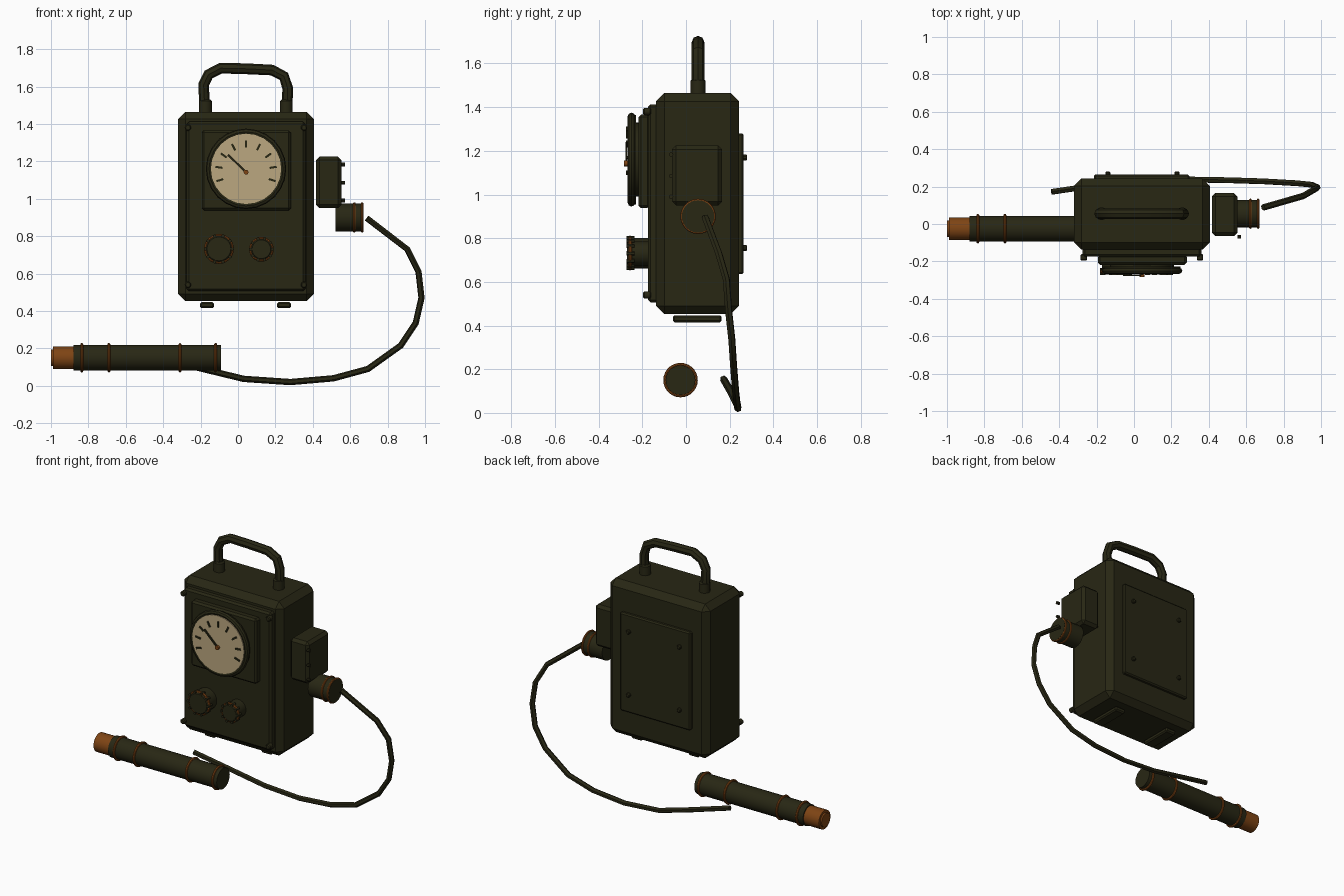
import bpy, bmesh, math
from mathutils import Vector, Matrix

if "Cube" in bpy.data.objects:
    bpy.data.objects.remove(bpy.data.objects["Cube"])


def material(name, rgb):
    m = bpy.data.materials.new(name)
    m.diffuse_color = (*rgb, 1)
    m.use_nodes = True
    m.node_tree.nodes["Principled BSDF"].inputs["Base Color"].default_value = m.diffuse_color
    return m


OLIVE = material("dark olive", (0.021, 0.020, 0.007))
RUST = material("rust orange", (0.21, 0.058, 0.007))
CREAM = material("aged cream", (0.50, 0.385, 0.215))


def finish(name, bm, mat, smooth=False):
    bmesh.ops.recalc_face_normals(bm, faces=bm.faces)
    me = bpy.data.meshes.new(name)
    bm.to_mesh(me)
    bm.free()
    me.materials.append(mat)
    ob = bpy.data.objects.new(name, me)
    bpy.context.collection.objects.link(ob)
    if smooth:
        bpy.ops.object.select_all(action='DESELECT')
        ob.select_set(True)
        bpy.context.view_layer.objects.active = ob
        bpy.ops.object.shade_smooth_by_angle(angle=math.radians(35))
    return ob


def box(name, lo, hi, bevel=0.0, mat=OLIVE, segs=1):
    lo, hi = Vector(lo), Vector(hi)
    bm = bmesh.new()
    bmesh.ops.create_cube(bm, size=1)
    bmesh.ops.scale(bm, vec=hi - lo, verts=bm.verts)
    bmesh.ops.translate(bm, vec=(lo + hi) / 2, verts=bm.verts)
    if bevel:
        bmesh.ops.bevel(bm, geom=bm.edges[:], offset=bevel, segments=segs,
                        profile=0.5, affect='EDGES')
    return finish(name, bm, mat)


def cyl(name, a, b, r, mat=OLIVE, sides=20, bevel=0.0, r2=None):
    a, b = Vector(a), Vector(b)
    bm = bmesh.new()
    rot = (b - a).to_track_quat('Z', 'Y').to_matrix().to_4x4()
    bmesh.ops.create_cone(bm, cap_ends=True, segments=sides, radius1=r,
                          radius2=r if r2 is None else r2, depth=(b - a).length,
                          matrix=Matrix.Translation((a + b) / 2) @ rot)
    if bevel:
        rim = [e for e in bm.edges if any(len(f.verts) > 4 for f in e.link_faces)]
        bmesh.ops.bevel(bm, geom=rim, offset=bevel, segments=1, affect='EDGES')
    return finish(name, bm, mat, True)


def ring(name, centre, axis, R, r, mat=RUST, n=28, m=8):
    rot = Vector(axis).to_track_quat('Z', 'Y').to_matrix()
    bm = bmesh.new()
    grid = []
    for i in range(n):
        t = 2 * math.pi * i / n
        row = []
        for j in range(m):
            p = 2 * math.pi * j / m
            d = R + r * math.cos(p)
            v = Vector((d * math.cos(t), d * math.sin(t), r * math.sin(p)))
            row.append(bm.verts.new(rot @ v + Vector(centre)))
        grid.append(row)
    for i in range(n):
        for j in range(m):
            k, l = (i + 1) % n, (j + 1) % m
            bm.faces.new((grid[i][j], grid[k][j], grid[k][l], grid[i][l]))
    return finish(name, bm, mat, True)


def tube(name, pts, r, res):
    cu = bpy.data.curves.new(name, 'CURVE')
    cu.dimensions = '3D'
    cu.bevel_depth = r
    cu.bevel_resolution = res
    cu.use_fill_caps = True
    sp = cu.splines.new('POLY')
    sp.points.add(len(pts) - 1)
    for p, c in zip(sp.points, pts):
        p.co = (*c, 1)
    cu.materials.append(OLIVE)
    ob = bpy.data.objects.new(name, cu)
    bpy.context.collection.objects.link(ob)
    bpy.ops.object.select_all(action='DESELECT')
    ob.select_set(True)
    bpy.context.view_layer.objects.active = ob
    bpy.ops.object.convert(target='MESH')
    bpy.ops.object.shade_smooth_by_angle(angle=math.radians(35))


CX = 0.043  # centre line of the case

# Case, front panel and gauge plate
box("case", (-0.32, -0.137, 0.452), (0.405, 0.242, 1.465), 0.038)
box("front_panel", (-0.275, -0.175, 0.506), (0.36, -0.12, 1.412), 0.012)
box("gauge_plate", (-0.193, -0.218, 0.938), (0.283, -0.165, 1.366), 0.012)
for x in (-0.268, 0.353):
    for z in (0.54, 1.38):
        cyl("panel_screw", (x, -0.16, z), (x, -0.196, z), 0.017, sides=12, bevel=0.005)

# Back cover
box("back_cover", (-0.215, 0.23, 0.635), (0.297, 0.264, 1.28), 0.008)
for x in (-0.14, 0.23):
    for z in (0.755, 1.17):
        cyl("cover_screw", (x, 0.25, z), (x, 0.28, z), 0.014, sides=10, bevel=0.004)

# Gauge with dial, ticks and needle
GZ = 1.16
cyl("gauge_neck", (CX, -0.21, GZ), (CX, -0.24, GZ), 0.17, sides=24)
cyl("gauge_housing", (CX, -0.228, GZ), (CX, -0.262, GZ), 0.205, sides=24)
ring("gauge_bezel", (CX, -0.25, GZ), (0, 1, 0), 0.198, 0.017, OLIVE, 24)
cyl("dial_face", (CX, -0.26, GZ), (CX, -0.268, GZ), 0.188, CREAM, 24)


def pointer(name, z0, r0, r1, ang, w, y):
    bm = bmesh.new()
    bmesh.ops.create_cube(bm, size=1)
    bmesh.ops.scale(bm, vec=(w, 0.008, r1 - r0), verts=bm.verts)
    bmesh.ops.translate(bm, vec=(0, 0, (r0 + r1) / 2), verts=bm.verts)
    bmesh.ops.rotate(bm, verts=bm.verts, matrix=Matrix.Rotation(ang, 3, 'Y'))
    bmesh.ops.translate(bm, vec=(CX, y, z0), verts=bm.verts)
    finish(name, bm, OLIVE)


for i in range(9):
    pointer("dial_tick", GZ - 0.015, 0.128, 0.166, math.radians(-108 + 27 * i), 0.011, -0.270)
pointer("needle", 1.142, -0.005, 0.135, math.radians(-46), 0.011, -0.274)
cyl("needle_hub", (CX, -0.262, 1.142), (CX, -0.284, 1.142), 0.013, RUST, 12)

# Knobs with grip ribs
for x, z, r in ((-0.102, 0.732, 0.070), (0.125, 0.73, 0.056)):
    cyl("knob", (x, -0.16, z), (x, -0.27, z), r, sides=20, bevel=0.006)
    ring("knob_ring", (x, -0.256, z), (0, 1, 0), r + 0.002, 0.008)
    for k in range(10):
        a = 2 * math.pi * k / 10
        px, pz = x + (r + 0.003) * math.cos(a), z + (r + 0.003) * math.sin(a)
        cyl("knob_rib", (px, -0.235, pz), (px, -0.272, pz), 0.009, sides=6)

# Feet
for x in (-0.166, 0.246):
    box("foot", (x - 0.038, -0.06, 0.415), (x + 0.038, 0.163, 0.447), 0.008)

# Carry handle and collars
tube("handle", [(-0.178, 0.055, 1.49), (-0.184, 0.055, 1.61), (-0.157, 0.055, 1.665),
                (-0.092, 0.055, 1.698), (0.043, 0.055, 1.695), (0.182, 0.055, 1.688),
                (0.245, 0.055, 1.655), (0.266, 0.055, 1.59), (0.262, 0.055, 1.49)], 0.029, 2)
for x in (-0.174, 0.258):
    cyl("handle_collar", (x, 0.055, 1.45), (x, 0.055, 1.53), 0.034, sides=16, bevel=0.008)

# Side junction box with screws
box("side_box", (0.417, -0.064, 0.95), (0.553, 0.165, 1.225), 0.018)
for z in (1.183, 1.085, 0.99):
    cyl("side_screw", (0.553, -0.068, z), (0.573, -0.068, z), 0.01, sides=8)

# Cable connector
cyl("connector", (0.52, 0.055, 0.9), (0.672, 0.055, 0.9), 0.074, sides=20)
for x in (0.622, 0.664):
    ring("connector_ring", (x, 0.055, 0.9), (1, 0, 0), 0.074, 0.007)

# Cable
tube("cable", [(0.69, 0.088, 0.895), (0.905, 0.15, 0.73), (0.965, 0.185, 0.61),
               (0.981, 0.195, 0.47), (0.95, 0.21, 0.335), (0.87, 0.218, 0.215),
               (0.695, 0.228, 0.09), (0.51, 0.234, 0.04), (0.28, 0.238, 0.02),
               (0.03, 0.235, 0.037), (-0.18, 0.21, 0.088), (-0.44, 0.172, 0.155)], 0.017, 1)

# Probe wand with bands and tip
PY, PZ = -0.025, 0.15
cyl("probe", (-0.88, PY, PZ), (-0.09, PY, PZ), 0.068, sides=24)
cyl("probe_tip", (-0.99, PY, PZ), (-0.875, PY, PZ), 0.061, RUST, 24)
cyl("probe_end", (-1.0, PY, PZ), (-0.985, PY, PZ), 0.045, RUST, 20)
for x in (-0.835, -0.69, -0.31, -0.12):
    ring("probe_band", (x, PY, PZ), (1, 0, 0), 0.071, 0.008)
